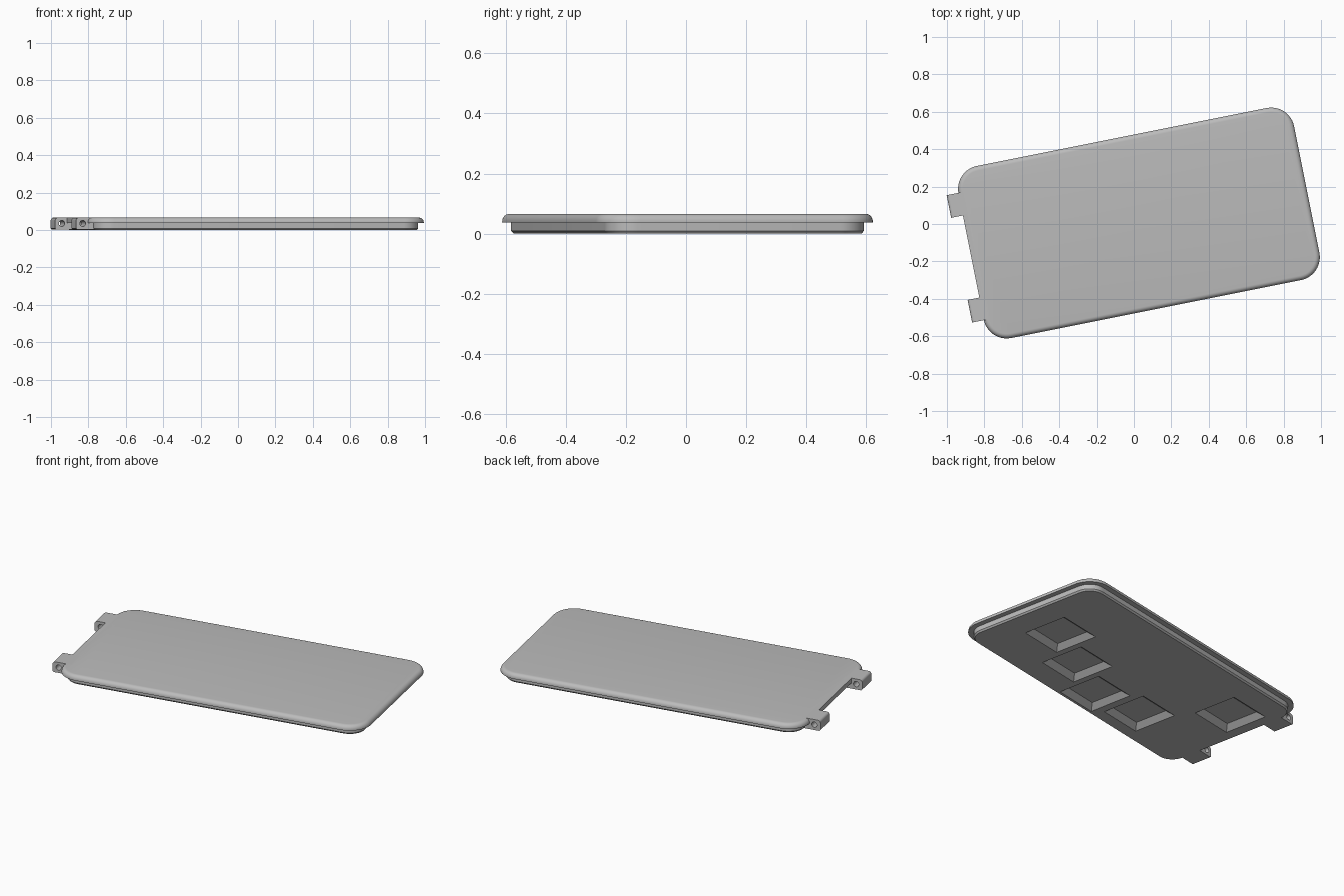
import bpy, bmesh, math
from mathutils import Matrix, Vector

cube = bpy.data.objects.get("Cube")
if cube:
    bpy.data.objects.remove(cube, do_unlink=True)

TURN = Matrix.Rotation(math.radians(11.3), 4, 'Z')
TOP = 0.066      # height of the lid
LIP = 0.037      # height of the lip's underside
LEFT, RIGHT, HALF, RADIUS = -0.888, 0.942, 0.469, 0.125

grey = bpy.data.materials.new("plain_grey")
grey.use_nodes = True
grey.diffuse_color = (0.5, 0.5, 0.5, 1)
grey.node_tree.nodes["Principled BSDF"].inputs["Base Color"].default_value = (0.5, 0.5, 0.5, 1)


def finish(name, bm):
    """Turn a bmesh into a named grey object lying in the lid's direction."""
    bmesh.ops.recalc_face_normals(bm, faces=bm.faces)
    bm.transform(TURN)
    mesh = bpy.data.meshes.new(name)
    bm.to_mesh(mesh)
    bm.free()
    mesh.materials.append(grey)
    obj = bpy.data.objects.new(name, mesh)
    bpy.context.collection.objects.link(obj)
    return obj


def loft(bm, rings):
    """Join equal rings of points into a closed solid."""
    loops = [[bm.verts.new(p) for p in ring] for ring in rings]
    for a, b in zip(loops, loops[1:]):
        for i in range(len(a)):
            j = (i + 1) % len(a)
            bm.faces.new((a[i], a[j], b[j], b[i]))
    bm.faces.new(loops[0][::-1])
    bm.faces.new(loops[-1])


def rounded_ring(inset, z, steps=12):
    r = RADIUS - inset
    corners = [(RIGHT, HALF), (LEFT, HALF), (LEFT, -HALF), (RIGHT, -HALF)]
    points = []
    for k, (x, y) in enumerate(corners):
        cx = x - math.copysign(RADIUS, x)
        cy = y - math.copysign(RADIUS, y)
        for s in range(steps + 1):
            a = math.pi / 2 * (k + s / steps)
            points.append((cx + r * math.cos(a), cy + r * math.sin(a), z))
    return points


def square_ring(x, y, half, z):
    return [(x + sx * half, y + sy * half, z)
            for sx, sy in ((1, 1), (-1, 1), (-1, -1), (1, -1))]


def cut(obj, cutter):
    cutter.hide_render = True
    mod = obj.modifiers.new("cut", 'BOOLEAN')
    mod.operation = 'DIFFERENCE'
    mod.solver = 'EXACT'
    mod.object = cutter
    bpy.context.view_layer.objects.active = obj
    bpy.ops.object.modifier_apply(modifier=mod.name)
    bpy.data.objects.remove(cutter, do_unlink=True)


def smooth(obj):
    bpy.ops.object.select_all(action='DESELECT')
    obj.select_set(True)
    bpy.context.view_layer.objects.active = obj
    bpy.ops.object.shade_smooth_by_angle(angle=math.radians(30))


# Lid: chamfered lower plate, overhanging lip and rounded upper rim
profile = [(0.038, 0), (0.03, 0.009), (0.03, LIP), (0, LIP)]
fillet = 0.025
for s in range(7):
    a = math.pi / 2 * s / 6
    profile.append((fillet * (1 - math.cos(a)), TOP - fillet * (1 - math.sin(a))))
bm = bmesh.new()
loft(bm, [rounded_ring(inset, z) for inset, z in profile])
lid = finish("lid", bm)

# Sloped square pockets in the underside
depth, slope = 0.028, 0.034
bm = bmesh.new()
for x, y in [(0.61, -0.025), (0.30, -0.155), (-0.01, -0.28), (-0.33, -0.226), (-0.65, 0.152)]:
    loft(bm, [square_ring(x, y, 0.136 + slope, -depth),
              square_ring(x, y, 0.136 - slope, depth)])
cut(lid, finish("pocket_cutter", bm))
smooth(lid)

# Square edge between the hinges
bm = bmesh.new()
bmesh.ops.create_cube(bm, size=1)
bm.transform(Matrix.Translation((LEFT + 0.03, 0, (TOP + LIP) / 2))
             @ Matrix.Diagonal((0.06, 0.46, TOP - LIP, 1)))
finish("hinge_edge", bm)

# Two hinge knuckles with pin holes
outer, inner, low, bend = -0.952, -0.84, 0.003, 0.015
for name, side in (("left_hinge", 1), ("right_hinge", -1)):
    outline = [(inner, low), (inner, TOP)]
    for s in range(7):
        a = math.pi / 2 * (1 + s / 6)
        outline.append((outer + bend + bend * math.cos(a), TOP - bend + bend * math.sin(a)))
    outline += [(outer, low + 0.006), (outer + 0.006, low)]
    bm = bmesh.new()
    loft(bm, [[(x, side * y, z) for x, z in outline] for y in (0.224, 0.347)])
    hinge = finish(name, bm)
    bm = bmesh.new()
    bmesh.ops.create_cone(bm, cap_ends=True, segments=24, radius1=0.016, radius2=0.016, depth=0.3)
    bm.transform(Matrix.Translation((-0.916, side * 0.285, 0.035)) @ Matrix.Rotation(math.pi / 2, 4, 'X'))
    cut(hinge, finish("pin_cutter", bm))
    smooth(hinge)
